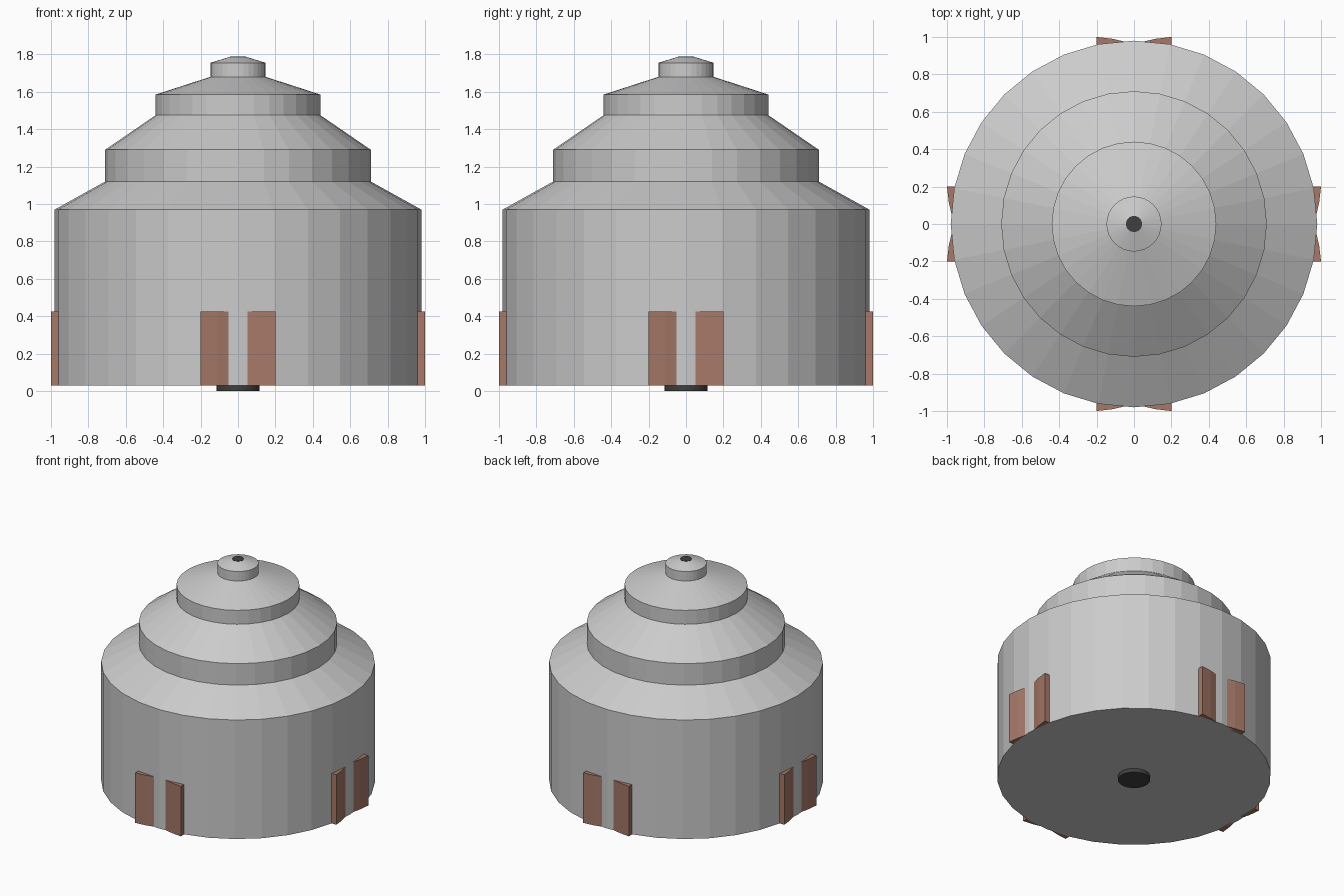
import bpy, bmesh
from math import pi, cos, sin

if "Cube" in bpy.data.objects:
    bpy.data.objects.remove(bpy.data.objects["Cube"])

SIDES = 32


def material(name, rgb):
    m = bpy.data.materials.new(name)
    m.diffuse_color = (*rgb, 1)
    m.use_nodes = True
    m.node_tree.nodes["Principled BSDF"].inputs["Base Color"].default_value = m.diffuse_color
    return m


def add_object(name, bm, mat=None):
    bmesh.ops.recalc_face_normals(bm, faces=bm.faces)
    me = bpy.data.meshes.new(name)
    bm.to_mesh(me)
    bm.free()
    if mat:
        me.materials.append(mat)
    ob = bpy.data.objects.new(name, me)
    bpy.context.collection.objects.link(ob)
    return ob


def lathe(name, profile, mat=None):
    """Flat-shaded turned solid from (radius, z) points, capped at both ends."""
    bm = bmesh.new()
    rings = [[bm.verts.new((r * cos(2 * pi * i / SIDES), r * sin(2 * pi * i / SIDES), z))
              for i in range(SIDES)] for r, z in profile]
    for a, b in zip(rings, rings[1:]):
        for i in range(SIDES):
            j = (i + 1) % SIDES
            bm.faces.new((a[i], a[j], b[j], b[i]))
    bm.faces.new(rings[0])
    bm.faces.new(rings[-1])
    return add_object(name, bm, mat)


def prism(name, outline, z0, z1, mat):
    """Upright prism from an (x, y) outline."""
    bm = bmesh.new()
    face = bm.faces.new([bm.verts.new((x, y, z0)) for x, y in outline])
    top = bmesh.ops.extrude_face_region(bm, geom=[face])["geom"]
    bmesh.ops.translate(bm, vec=(0, 0, z1 - z0),
                        verts=[v for v in top if isinstance(v, bmesh.types.BMVert)])
    return add_object(name, bm, mat)


brown = material("brown", (0.38, 0.19, 0.14))
dark = material("dark", (0.05, 0.05, 0.05))

# stepped body: wide drum, two sloped tiers and a small cap
lathe("tiered_body", [(0.98, 0.03), (0.98, 0.97), (0.71, 1.12), (0.71, 1.29),
                      (0.44, 1.475), (0.44, 1.585), (0.147, 1.68), (0.147, 1.755),
                      (0.043, 1.787)])

# tapered core showing as a foot below and a dot on top
lathe("core_pin", [(0.115, 0.0), (0.115, 0.04), (0.043, 1.70), (0.043, 1.789)], dark)

# paired wedge-shaped pads on the four sides
wedge = [(0.05, 0.975), (0.115, 0.99), (0.2, 1.0), (0.2, 0.95), (0.05, 0.95)]
for n, side in enumerate(("back", "left", "front", "right")):
    for label, s in (("a", 1), ("b", -1)):
        pad = prism(f"{side}_pad_{label}", [(s * x, y) for x, y in wedge], 0.03, 0.425, brown)
        pad.rotation_euler.z = n * pi / 2
